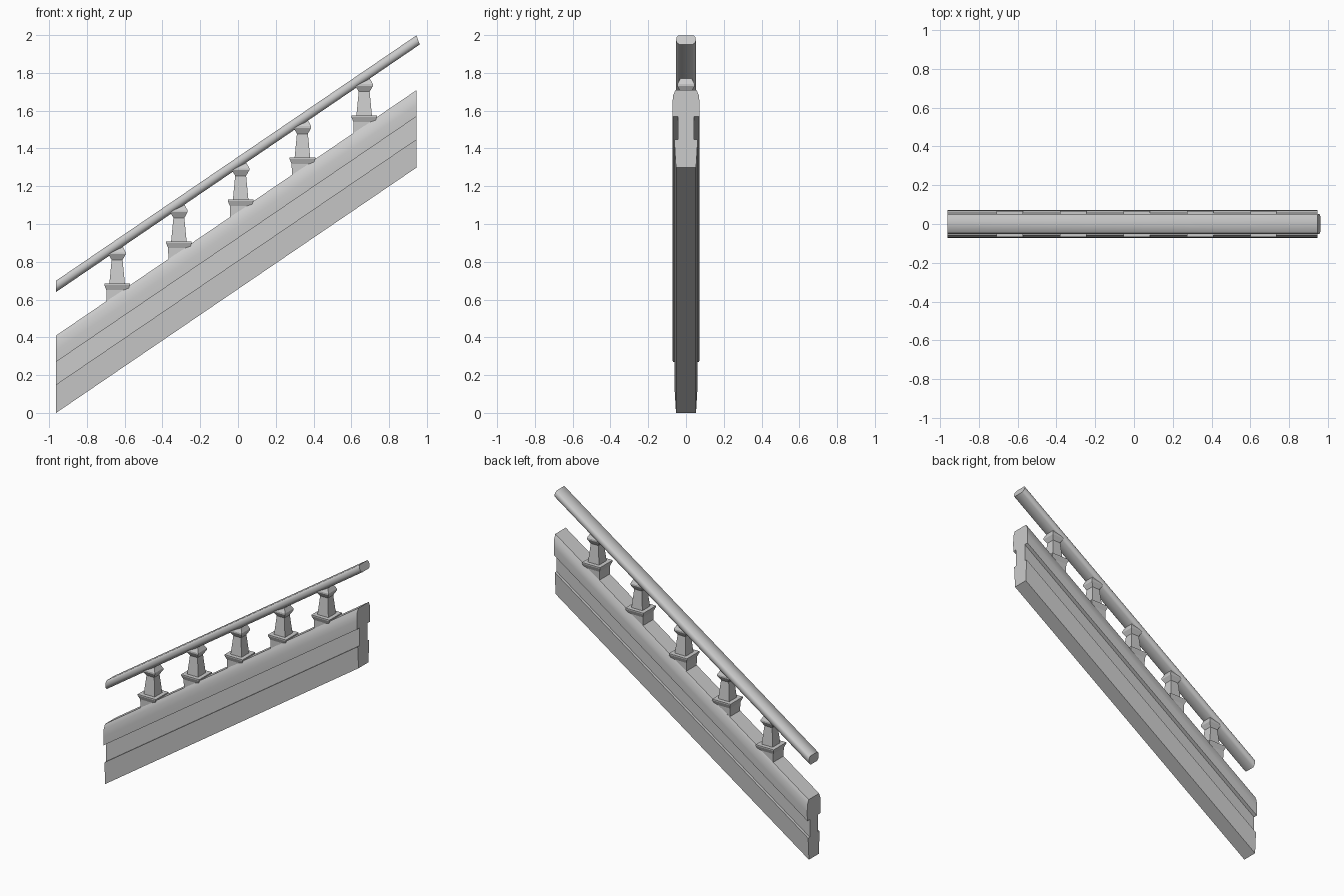
import bpy, bmesh, math

if "Cube" in bpy.data.objects:
    bpy.data.objects.remove(bpy.data.objects["Cube"])

SLOPE = 1.30 / 1.91
X0, X1 = -0.963, 0.945


def finish(bm, name, smooth=None):
    bmesh.ops.recalc_face_normals(bm, faces=bm.faces)
    me = bpy.data.meshes.new(name)
    bm.to_mesh(me)
    bm.free()
    ob = bpy.data.objects.new(name, me)
    bpy.context.collection.objects.link(ob)
    if smooth:
        bpy.ops.object.select_all(action='DESELECT')
        ob.select_set(True)
        bpy.context.view_layer.objects.active = ob
        bpy.ops.object.shade_smooth_by_angle(angle=math.radians(smooth))
    return ob


def bridge(bm, rings):
    """Skin a list of vertex rings and cap both ends."""
    n = len(rings[0])
    for a, b in zip(rings, rings[1:]):
        for i in range(n):
            j = (i + 1) % n
            bm.faces.new((a[i], a[j], b[j], b[i]))
    bm.faces.new(rings[0])
    bm.faces.new(rings[-1][::-1])


def sloped_bar(name, half, end_shift, smooth):
    """Mirror a half section (y, z) and run it up the stair slope."""
    section = half + [(-y, z) for y, z in reversed(half)]
    zmax, zmin = max(p[1] for p in half), min(p[1] for p in half)
    bm = bmesh.new()
    rings = []
    for x, shift in ((X0, 0), (X1, end_shift)):
        ring = []
        for y, z in section:
            px = x + shift * (zmax - z) / (zmax - zmin)
            ring.append(bm.verts.new((px, y, z + (px - X0) * SLOPE)))
        rings.append(ring)
    bridge(bm, rings)
    return finish(bm, name, smooth)


def baluster(name, x, z):
    """Square post: tapered foot, waisted shaft and flared cap."""
    steps = [(0.055, -0.11), (0.057, -0.035), (0.068, -0.008), (0.068, 0.0),
             (0.041, 0.0), (0.029, 0.125), (0.046, 0.155), (0.046, 0.165),
             (0.03, 0.195)]
    bm = bmesh.new()
    rings = [[bm.verts.new((x + sx * h, sy * h, z + dz))
              for sx, sy in ((-1, -1), (1, -1), (1, 1), (-1, 1))]
             for h, dz in steps]
    bridge(bm, rings)
    return finish(bm, name)


# Grooved side board
sloped_bar("side_board", [(0.053, 0.0), (0.062, 0.15), (0.043, 0.15),
                          (0.043, 0.27), (0.07, 0.27), (0.072, 0.33),
                          (0.069, 0.38), (0.056, 0.41)], 0, 40)

# Rounded handrail
sloped_bar("handrail", [(0.034, 0.64), (0.047, 0.65), (0.052, 0.665),
                        (0.051, 0.685), (0.04, 0.70)], 0.017, 50)

# Five balusters
for i in range(5):
    dx = i * 0.327
    baluster(f"baluster_{i + 1}", -0.64 + dx, 0.685 + dx * SLOPE)
